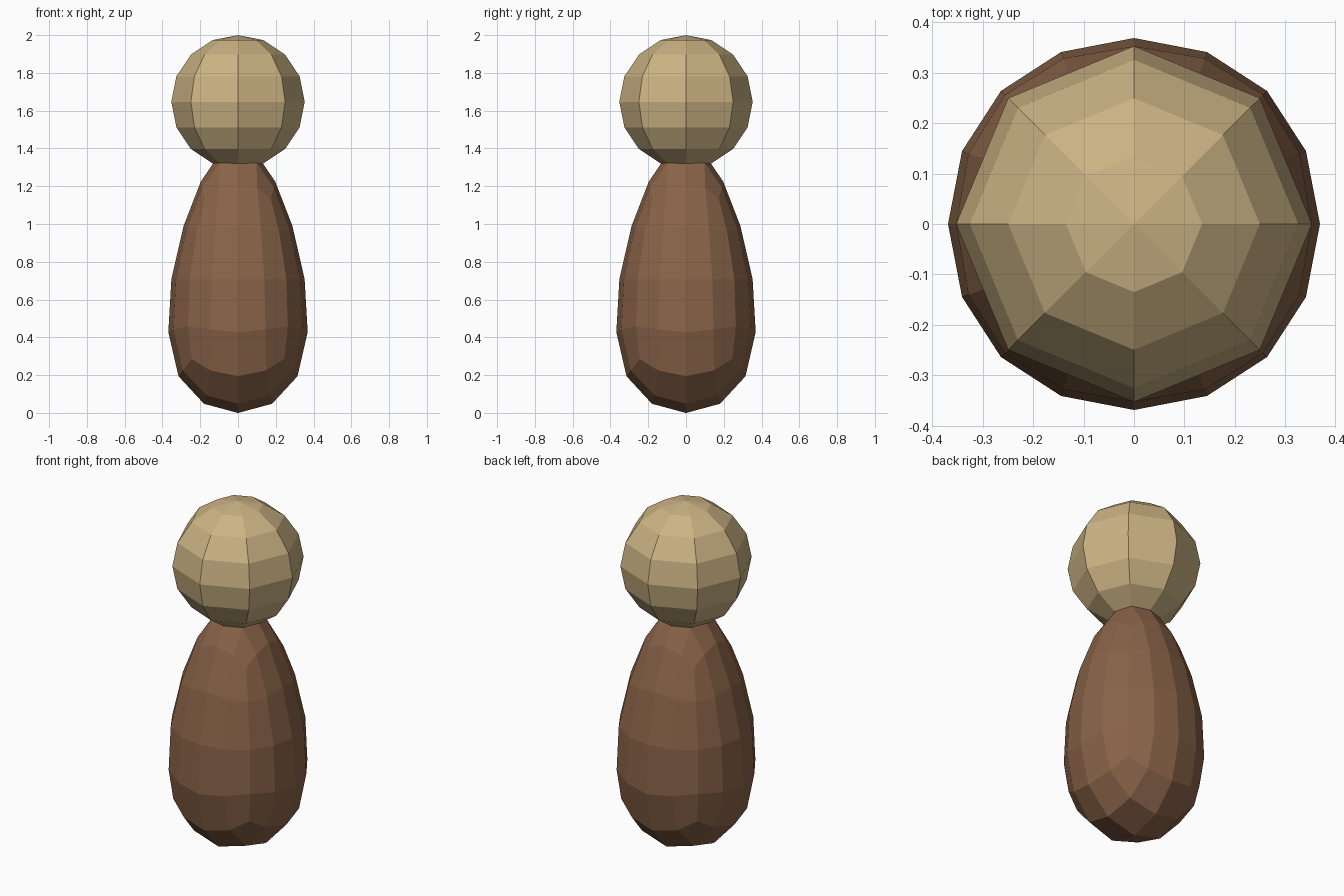
import bpy

if "Cube" in bpy.data.objects:
    bpy.data.objects.remove(bpy.data.objects["Cube"])

def paint(obj, name, color):
    mat = bpy.data.materials.new(name)
    mat.diffuse_color = (*color, 1)
    mat.use_nodes = True
    mat.node_tree.nodes["Principled BSDF"].inputs["Base Color"].default_value = mat.diffuse_color
    obj.data.materials.append(mat)

# Body: tapered box rounded into a faceted egg by subdivision
BOTTOM, TOP = 0.637, 0.203      # cage half widths
MID, HALF = 0.709, 0.845        # cage centre height and half height
bpy.ops.mesh.primitive_cube_add(size=2)
body = bpy.context.object
body.name = "body"
for v in body.data.vertices:
    w = TOP if v.co.z > 0 else BOTTOM
    v.co = (v.co.x * w, v.co.y * w, MID + v.co.z * HALF)
sub = body.modifiers.new("rounding", 'SUBSURF')
sub.levels = sub.render_levels = 2
paint(body, "brown", (0.25, 0.125, 0.065))

# Head: low-poly ball resting on the body
bpy.ops.mesh.primitive_uv_sphere_add(segments=8, ring_count=8, radius=0.353,
                                     location=(0, 0, 1.647))
head = bpy.context.object
head.name = "head"
paint(head, "tan", (0.60, 0.45, 0.23))

# Flat facets everywhere
for obj in (body, head):
    for p in obj.data.polygons:
        p.use_smooth = False
